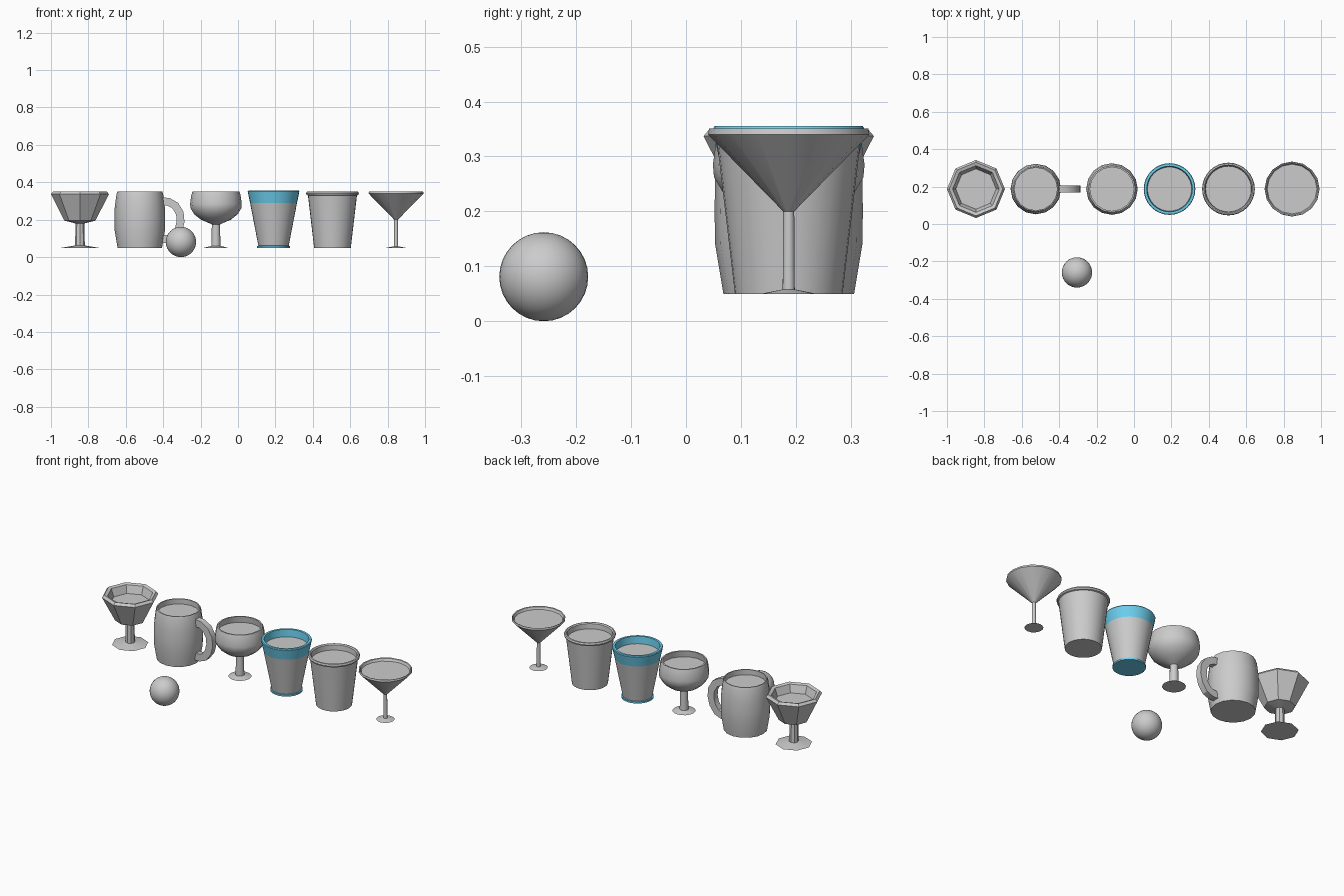
import bpy, bmesh
from math import pi, cos, sin, radians
from mathutils import Vector

if "Cube" in bpy.data.objects:
    bpy.data.objects.remove(bpy.data.objects["Cube"])

ROW_Y = 0.187


def finish(name, bm, mat=None):
    mesh = bpy.data.meshes.new(name)
    bm.to_mesh(mesh)
    bm.free()
    ob = bpy.data.objects.new(name, mesh)
    bpy.context.collection.objects.link(ob)
    if mat:
        mesh.materials.append(mat)
    bpy.ops.object.select_all(action='DESELECT')
    ob.select_set(True)
    bpy.context.view_layer.objects.active = ob
    bpy.ops.object.shade_smooth_by_angle(angle=radians(30))
    return ob


def lathe(name, x, profile, sides=16, mat=None):
    """Revolve (radius, z) points, ordered from the foot up and into the cup."""
    bm = bmesh.new()
    rings = []
    for r, z in profile:
        if r == 0:
            rings.append([bm.verts.new((0, 0, z))] * sides)
        else:
            rings.append([bm.verts.new((r * cos(2 * pi * i / sides), r * sin(2 * pi * i / sides), z))
                          for i in range(sides)])
    for a, b in zip(rings, rings[1:]):
        for i in range(sides):
            j = (i + 1) % sides
            bm.faces.new(list(dict.fromkeys((a[i], a[j], b[j], b[i]))))
    ob = finish(name, bm, mat)
    ob.location = (x, ROW_Y, 0)
    return ob


blue = bpy.data.materials.new("sky_blue")
blue.diffuse_color = (0.15, 0.62, 0.85, 1)
blue.use_nodes = True
blue.node_tree.nodes["Principled BSDF"].inputs["Base Color"].default_value = blue.diffuse_color

# Faceted eight-sided goblet
lathe("octagonal_goblet", -0.845, [
    (0, .05), (.1, .05), (.026, .062), (.024, .18), (.083, .195), (.155, .337),
    (.143, .351), (.125, .345), (.108, .3), (0, .3)], 8)

# Barrel mug and its handle
lathe("barrel_mug", -0.525, [
    (0, .05), (.119, .05), (.134, .14), (.135, .2), (.134, .265), (.125, .335),
    (.12, .351), (.114, .351), (.114, .32), (0, .32)])

path = [Vector((x, 0, z)) for x, z in (
    (-.41, .3), (-.37, .295), (-.335, .275), (-.311, .235), (-.307, .19),
    (-.318, .145), (-.345, .108), (-.375, .097), (-.415, .097))]
bm = bmesh.new()
sections = []
for i, p in enumerate(path):
    t = (path[min(i + 1, len(path) - 1)] - path[max(i - 1, 0)]).normalized()
    n = Vector((-t.z, 0, t.x))
    sections.append([bm.verts.new(p + n * a * .021 + Vector((0, ROW_Y + b * .018, 0)))
                     for a, b in ((1, -1), (1, 1), (-1, 1), (-1, -1))])
for a, b in zip(sections, sections[1:]):
    for i in range(4):
        j = (i + 1) % 4
        bm.faces.new((a[i], a[j], b[j], b[i]))
bm.faces.new(sections[0])
bm.faces.new(sections[-1])
bmesh.ops.recalc_face_normals(bm, faces=bm.faces[:])
finish("mug_handle", bm)

# Round-bowled wine goblet
lathe("round_goblet", -0.118, [
    (0, .05), (.063, .05), (.024, .06), (.022, .175), (.04, .183), (.08, .2),
    (.117, .23), (.136, .262), (.138, .285), (.132, .33), (.125, .352), (.117, .352),
    (.122, .315), (0, .315)])

# Tumbler with blue foot and lip
lathe("tumbler_foot", 0.19, [
    (0, .05), (.088, .05), (.088, .06), (.08, .061)], 32, blue)
lathe("tumbler_body", 0.19, [(.081, .06), (.125, .288)], 32)
lathe("tumbler_lip", 0.19, [
    (.125, .288), (.138, .35), (.135, .355), (.122, .355), (.118, .312)], 32, blue)
lathe("tumbler_drink", 0.19, [(.12, .312), (0, .312)], 32)

# Paper-style cup with rolled rim
lathe("rolled_rim_cup", 0.505, [
    (0, .05), (.098, .05), (.131, .33), (.139, .333), (.141, .341), (.137, .349),
    (.13, .351), (.124, .345), (.122, .315), (0, .315)], 32)

# Cone cocktail glass
lathe("cocktail_glass", 0.845, [
    (0, .05), (.05, .05), (.011, .058), (.01, .2), (.147, .34), (.145, .351),
    (.139, .349), (.133, .335), (0, .335)])

# Ball in front of the row
bm = bmesh.new()
bmesh.ops.create_uvsphere(bm, u_segments=32, v_segments=16, radius=0.081)
ball = finish("ball", bm)
ball.location = (-0.305, -0.259, 0.081)
